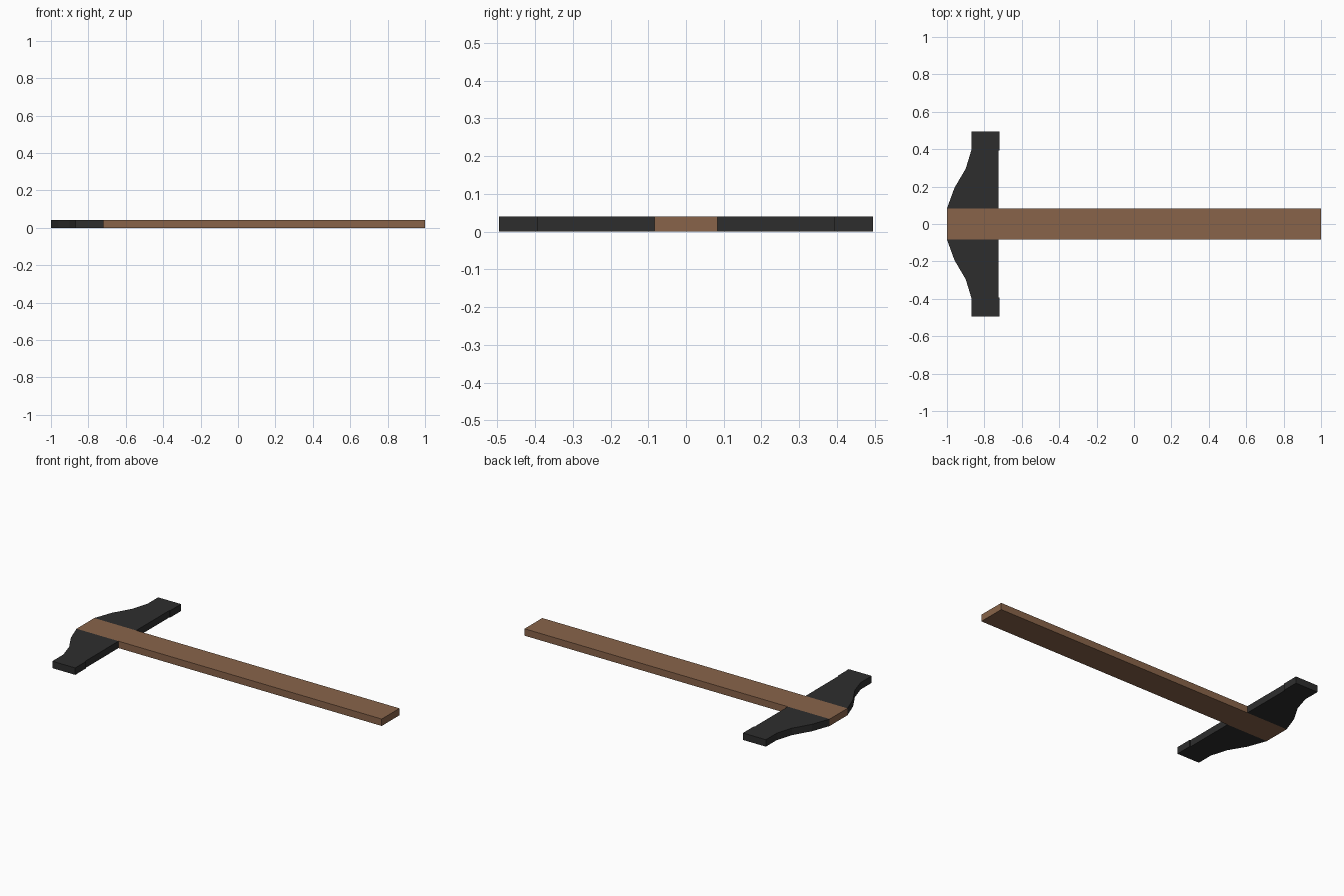
import bpy, bmesh

if "Cube" in bpy.data.objects:
    bpy.data.objects.remove(bpy.data.objects["Cube"])

THICK = 0.041


def material(name, color):
    m = bpy.data.materials.new(name)
    m.diffuse_color = (*color, 1.0)
    m.use_nodes = True
    m.node_tree.nodes["Principled BSDF"].inputs["Base Color"].default_value = m.diffuse_color
    return m


def plate(name, outline, mat):
    """Extrude a flat outline upward from z = 0."""
    bm = bmesh.new()
    face = bm.faces.new([bm.verts.new((x, y, 0)) for x, y in outline])
    ext = bmesh.ops.extrude_face_region(bm, geom=[face])
    top = [v for v in ext["geom"] if isinstance(v, bmesh.types.BMVert)]
    bmesh.ops.translate(bm, verts=top, vec=(0, 0, THICK))
    bmesh.ops.recalc_face_normals(bm, faces=bm.faces)
    mesh = bpy.data.meshes.new(name)
    bm.to_mesh(mesh)
    bm.free()
    mesh.materials.append(mat)
    obj = bpy.data.objects.new(name, mesh)
    bpy.context.collection.objects.link(obj)
    return obj


wood = material("brown wood", (0.25, 0.127, 0.068))
black = material("black", (0.027, 0.027, 0.027))

# Long blade
HALF = 0.083
plate("blade", [(-1, -HALF), (1, -HALF), (1, HALF), (-1, HALF)], wood)

# Head wings: stepped curve outside, straight working edge with slight step inside
wing = [(-1, HALF), (-0.96, 0.193), (-0.90, 0.295), (-0.87, 0.393),
        (-0.87, 0.495), (-0.72, 0.495), (-0.72, 0.393), (-0.725, 0.393),
        (-0.725, HALF)]
for side, sign in (("back", 1), ("front", -1)):
    plate("head_wing_" + side, [(x, sign * y) for x, y in wing], black)
